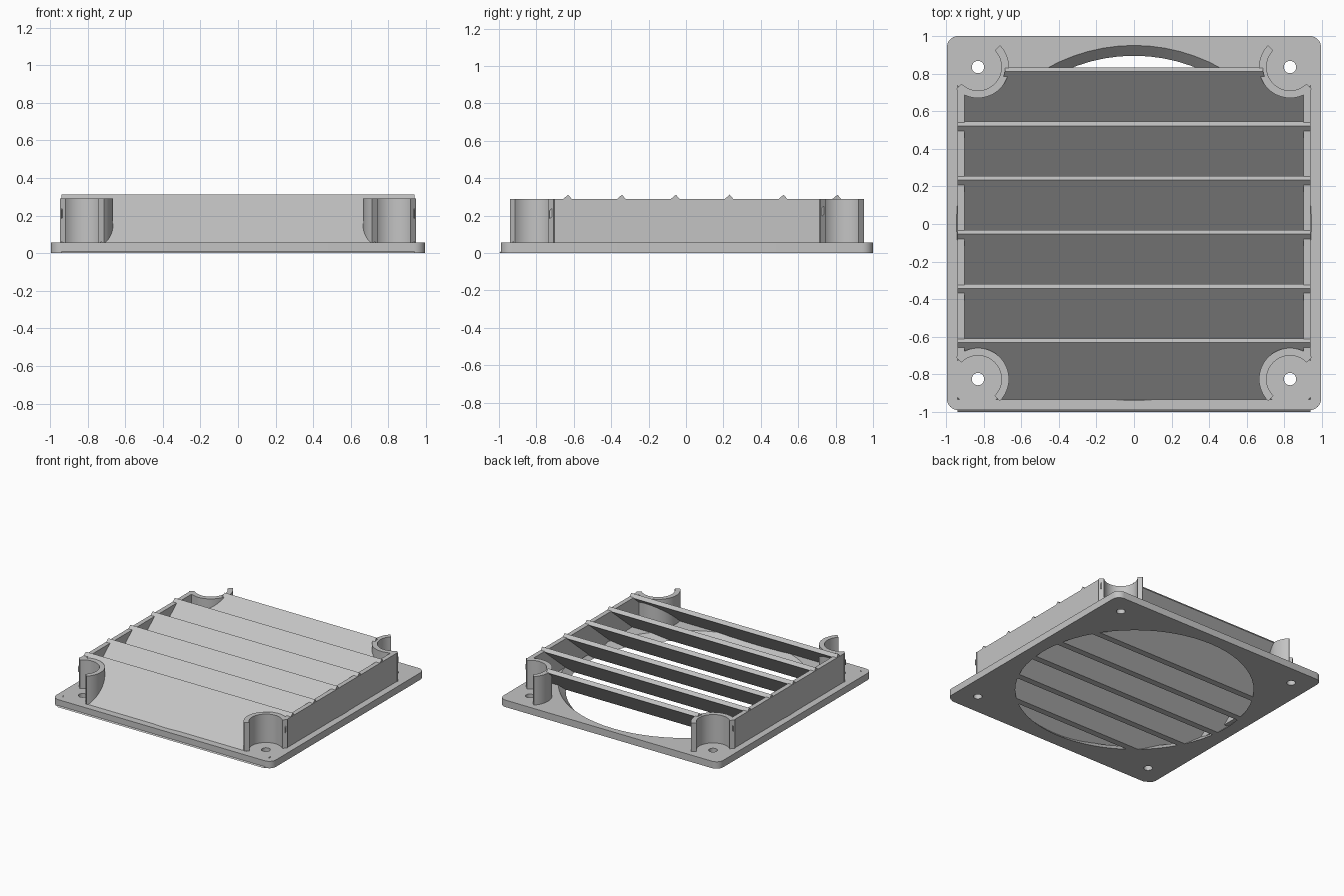
import bpy, bmesh
from math import sin, cos, pi, radians

if "Cube" in bpy.data.objects:
    bpy.data.objects.remove(bpy.data.objects["Cube"])

CY = 0.005            # centre of the base plate in y
HALF = 0.995
BASE_T, WALL_TOP = 0.057, 0.29
BOLT = 0.83           # bolt distance from the plate centre
CORNERS = [(sx, sy) for sx in (-1, 1) for sy in (-1, 1)]

grey = bpy.data.materials.new("light grey plastic")
grey.use_nodes = True
grey.diffuse_color = (0.55, 0.55, 0.55, 1)
grey.node_tree.nodes["Principled BSDF"].inputs["Base Color"].default_value = (0.55, 0.55, 0.55, 1)


def finish(name, bm):
    bmesh.ops.recalc_face_normals(bm, faces=bm.faces)
    mesh = bpy.data.meshes.new(name)
    bm.to_mesh(mesh)
    bm.free()
    mesh.materials.append(grey)
    ob = bpy.data.objects.new(name, mesh)
    bpy.context.collection.objects.link(ob)
    return ob


def loft(bm, lower, upper):
    """Closed solid between two outlines with equal point counts."""
    a = [bm.verts.new(p) for p in lower]
    b = [bm.verts.new(p) for p in upper]
    bm.faces.new(a)
    bm.faces.new(b)
    for i in range(len(a)):
        j = (i + 1) % len(a)
        bm.faces.new((a[i], a[j], b[j], b[i]))


def prism(bm, outline, z0, z1):
    loft(bm, [(x, y, z0) for x, y in outline], [(x, y, z1) for x, y in outline])


def arc(cx, cy, r, a0, a1, n):
    return [(cx + r * cos(radians(a0 + (a1 - a0) * i / n)),
             cy + r * sin(radians(a0 + (a1 - a0) * i / n))) for i in range(n + 1)]


def circle(cx, cy, r, n):
    return arc(cx, cy, r, 0, 360, n)[:-1]


def select(ob):
    bpy.ops.object.select_all(action='DESELECT')
    ob.select_set(True)
    bpy.context.view_layer.objects.active = ob


def cut(ob, cutter):
    select(ob)
    mod = ob.modifiers.new("cut", 'BOOLEAN')
    mod.operation, mod.solver, mod.object = 'DIFFERENCE', 'EXACT', cutter
    bpy.ops.object.modifier_apply(modifier=mod.name)
    bpy.data.objects.remove(cutter)


def smooth(ob):
    select(ob)
    bpy.ops.object.shade_smooth_by_angle(angle=radians(30))


# Base plate with rounded corners
bm = bmesh.new()
R = 0.06
outline = []
for i, (sx, sy) in enumerate([(1, 1), (-1, 1), (-1, -1), (1, -1)]):
    outline += arc(sx * (HALF - R), CY + sy * (HALF - R), R, 90 * i, 90 * i + 90, 8)
prism(bm, outline, 0, BASE_T)
plate = finish("base_plate", bm)

# Tapered air opening and bolt holes
bm = bmesh.new()
slope = (0.945 - 0.89) / BASE_T
rings = [[(x, y, z) for x, y in circle(0, CY, 0.89 + slope * z, 72)]
         for z in (-0.02, BASE_T + 0.02)]
loft(bm, *rings)
for sx, sy in CORNERS:
    prism(bm, circle(sx * BOLT, CY + sy * BOLT, 0.033, 24), -0.1, 0.2)
cut(plate, finish("hole_cutter", bm))
smooth(plate)

# Side walls
for name, sx in (("left_wall", 1), ("right_wall", -1)):
    bm = bmesh.new()
    x0, x1, y = sx * 0.902, sx * 0.94, 0.712
    prism(bm, [(x0, CY - y), (x1, CY - y), (x1, CY + y), (x0, CY + y)],
          BASE_T - 0.01, WALL_TOP)
    finish(name, bm)

# Half-round shells around the bolts, open towards the plate corners
for sx, sy in CORNERS:
    bm = bmesh.new()
    cx, cy = sx * BOLT, CY + sy * BOLT
    mid = {(-1, -1): 45, (1, -1): 135, (1, 1): 225, (-1, 1): 315}[sx, sy]
    shell = arc(cx, cy, 0.165, mid - 90, mid + 90, 24)
    shell += arc(cx, cy, 0.125, mid + 90, mid - 90, 24)
    prism(bm, shell, BASE_T - 0.005, WALL_TOP)
    side = "left" if sx > 0 else "right"
    end = "front" if sy < 0 else "back"
    smooth(finish(f"{end}_{side}_bolt_shell", bm))

# Slanted slats, flush with the underside of the plate
profile = [(-1.0, 0.0), (-0.63, 0.312), (-0.608, 0.286), (-0.947, 0.0)]
for k in range(6):
    bm = bmesh.new()
    pts = [(y + 0.288 * k, z) for y, z in profile]
    loft(bm, [(-0.938, y, z) for y, z in pts], [(0.938, y, z) for y, z in pts])
    slat = finish(f"slat_{k + 1}", bm)
    if k in (0, 4, 5):
        # Clear the bolt pockets
        bm = bmesh.new()
        for sx, sy in CORNERS:
            prism(bm, circle(sx * BOLT, CY + sy * BOLT, 0.145, 48), BASE_T - 0.002, 0.6)
        cut(slat, finish("pocket_cutter", bm))
        # Clear the bolt holes
        bm = bmesh.new()
        for sx, sy in CORNERS:
            prism(bm, circle(sx * BOLT, CY + sy * BOLT, 0.033, 24), -0.1, 0.2)
        cut(slat, finish("bolt_cutter", bm))
